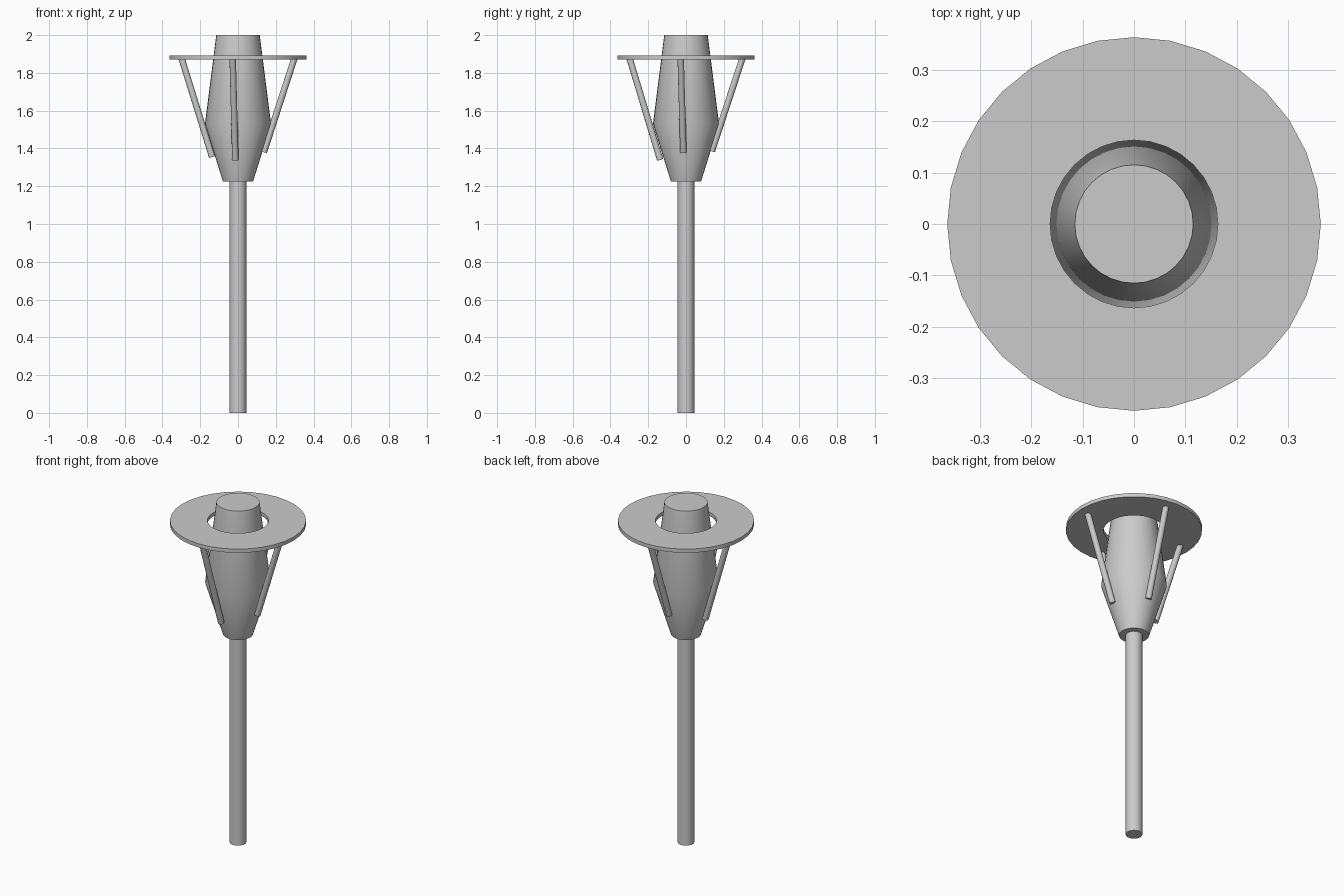
import bpy
import bmesh
import math
from mathutils import Vector, Matrix

if "Cube" in bpy.data.objects:
    bpy.data.objects.remove(bpy.data.objects["Cube"])


def lathe(name, profile, sides=32, closed=False):
    """Revolve (radius, z) points around the z axis."""
    bm = bmesh.new()
    verts = [bm.verts.new((r, 0, z)) for r, z in profile]
    pairs = list(zip(verts, verts[1:]))
    if closed:
        pairs.append((verts[-1], verts[0]))
    edges = [bm.edges.new(p) for p in pairs]
    bmesh.ops.spin(bm, geom=verts + edges, cent=(0, 0, 0), axis=(0, 0, 1),
                   angle=math.tau, steps=sides, use_duplicate=False)
    bmesh.ops.remove_doubles(bm, verts=bm.verts, dist=1e-4)
    if not closed:
        bmesh.ops.holes_fill(bm, edges=[e for e in bm.edges if e.is_boundary], sides=0)
    return finish(name, bm)


def rod(name, start, end, radius, sides=16):
    """Capped cylinder between two points."""
    bm = bmesh.new()
    axis = end - start
    place = (Matrix.Translation((start + end) / 2)
             @ axis.to_track_quat('Z', 'Y').to_matrix().to_4x4())
    bmesh.ops.create_cone(bm, cap_ends=True, segments=sides, radius1=radius,
                          radius2=radius, depth=axis.length, matrix=place)
    return finish(name, bm)


def finish(name, bm):
    bmesh.ops.recalc_face_normals(bm, faces=bm.faces)
    mesh = bpy.data.meshes.new(name)
    bm.to_mesh(mesh)
    bm.free()
    obj = bpy.data.objects.new(name, mesh)
    bpy.context.collection.objects.link(obj)
    bpy.ops.object.select_all(action='DESELECT')
    obj.select_set(True)
    bpy.context.view_layer.objects.active = obj
    bpy.ops.object.shade_smooth_by_angle(angle=math.radians(35))
    return obj


# Pole, running slightly into the lamp body
lathe("pole", [(0.045, 0), (0.045, 1.24)])

# Lamp body: narrow foot, wide shoulder, tapered top
lathe("lamp_body", [(0.08, 1.225), (0.175, 1.53), (0.115, 2.0)])

# Flat ring shade
lathe("ring_shade", [(0.163, 1.87), (0.363, 1.87), (0.363, 1.892), (0.163, 1.892)],
      closed=True)

# Four slanted struts, each a quarter turn on; foot heights differ a little
struts = [("front", 1.34), ("right", 1.38), ("back", 1.385), ("left", 1.355)]
for i, (side, foot_z) in enumerate(struts):
    turn = Matrix.Rotation(i * math.pi / 2, 3, 'Z')
    foot = turn @ Vector((-0.014, -0.137, foot_z))
    head = turn @ Vector((-0.028, -0.298, 1.875))
    rod(side + "_strut", foot, head, 0.017)
